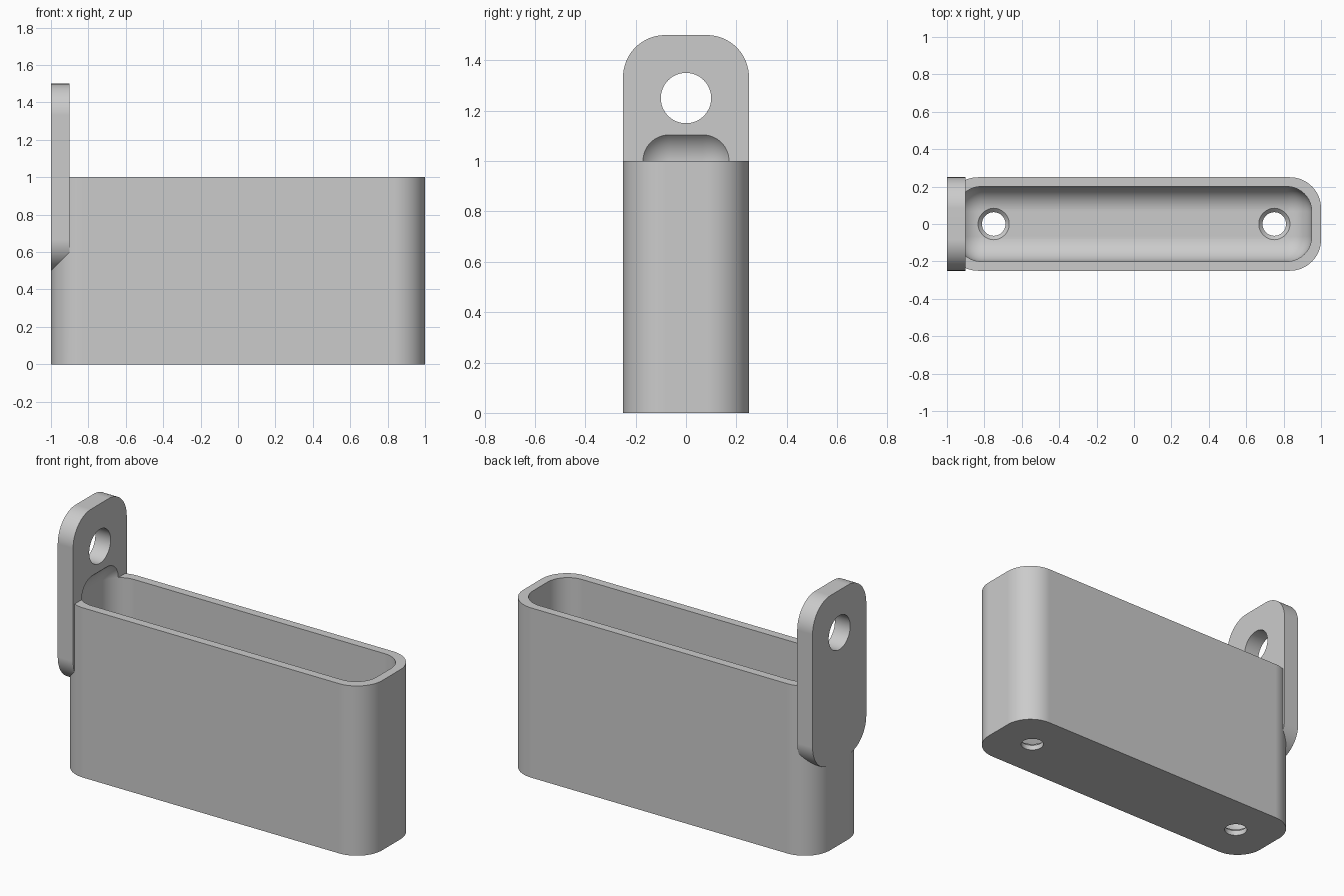
import bpy, bmesh, math
from mathutils import Matrix, Vector

if "Cube" in bpy.data.objects:
    bpy.data.objects.remove(bpy.data.objects["Cube"], do_unlink=True)

OUTER_R, INNER_R, SEGMENTS = 1 / 6, 0.133, 16

grey = bpy.data.materials.new("plain grey")
grey.use_nodes = True
colour = (0.6, 0.6, 0.6, 1)
grey.diffuse_color = colour
grey.node_tree.nodes["Principled BSDF"].inputs["Base Color"].default_value = colour


def finish(name, bm):
    bmesh.ops.recalc_face_normals(bm, faces=bm.faces)
    mesh = bpy.data.meshes.new(name)
    bm.to_mesh(mesh)
    bm.free()
    mesh.materials.append(grey)
    obj = bpy.data.objects.new(name, mesh)
    bpy.context.collection.objects.link(obj)
    return obj


def rounded_box(name, low, high, radius, axis=None):
    """Box with rounded edges: those along one axis, or all of them."""
    low, high = Vector(low), Vector(high)
    bm = bmesh.new()
    bmesh.ops.create_cube(bm, size=1)
    bmesh.ops.scale(bm, vec=high - low, verts=bm.verts)
    bmesh.ops.translate(bm, vec=(low + high) / 2, verts=bm.verts)
    edges = [e for e in bm.edges if axis is None
             or abs((e.verts[0].co - e.verts[1].co).normalized()[axis]) > 0.9]
    bmesh.ops.bevel(bm, geom=edges, offset=radius, offset_type='OFFSET',
                    segments=SEGMENTS, profile=0.5, affect='EDGES')
    return finish(name, bm)


def cone(name, centre, r1, r2, depth, along_x=False):
    bm = bmesh.new()
    turn = Matrix.Rotation(math.pi / 2, 4, 'Y') if along_x else Matrix()
    bmesh.ops.create_cone(bm, cap_ends=True, segments=64, radius1=r1, radius2=r2,
                          depth=depth, matrix=Matrix.Translation(centre) @ turn)
    return finish(name, bm)


def combine(target, tool, operation):
    mod = target.modifiers.new(tool.name, 'BOOLEAN')
    mod.operation, mod.solver, mod.object = operation, 'EXACT', tool
    bpy.context.view_layer.objects.active = target
    bpy.ops.object.modifier_apply(modifier=mod.name)
    bpy.data.objects.remove(tool, do_unlink=True)


# Box and hanging tab joined into one solid
holder = rounded_box("holder", (-1, -0.25, 0), (1, 0.25, 1), OUTER_R, axis=2)
tab = rounded_box("hanging_tab", (-1, -0.25, 0.5), (-0.9, 0.25, 1.5), OUTER_R, axis=0)
combine(holder, tab, 'UNION')

# Fully rounded cavity, which also scoops into the tab above the rim
cavity = rounded_box("cavity", (-0.95, -0.2, 0.05), (0.95, 0.2, 1 + INNER_R), INNER_R)
combine(holder, cavity, 'DIFFERENCE')

# Hole through the tab
combine(holder, cone("tab_hole", (-0.95, 0, 1.25), 0.1, 0.1, 0.4, True), 'DIFFERENCE')

# Countersunk screw holes in the floor
for x in (-0.75, 0.75):
    combine(holder, cone("screw_hole", (x, 0, 0), 0.063, 0.063, 0.2), 'DIFFERENCE')
    combine(holder, cone("countersink", (x, 0, 0.05), 0.063, 0.103, 0.04), 'DIFFERENCE')

# Smooth rounds with crisp edges and flat walls
bpy.ops.object.select_all(action='DESELECT')
holder.select_set(True)
bpy.context.view_layer.objects.active = holder
bpy.ops.object.shade_smooth_by_angle(angle=math.radians(30))
weighted = holder.modifiers.new("weighted_normals", 'WEIGHTED_NORMAL')
weighted.keep_sharp = True
